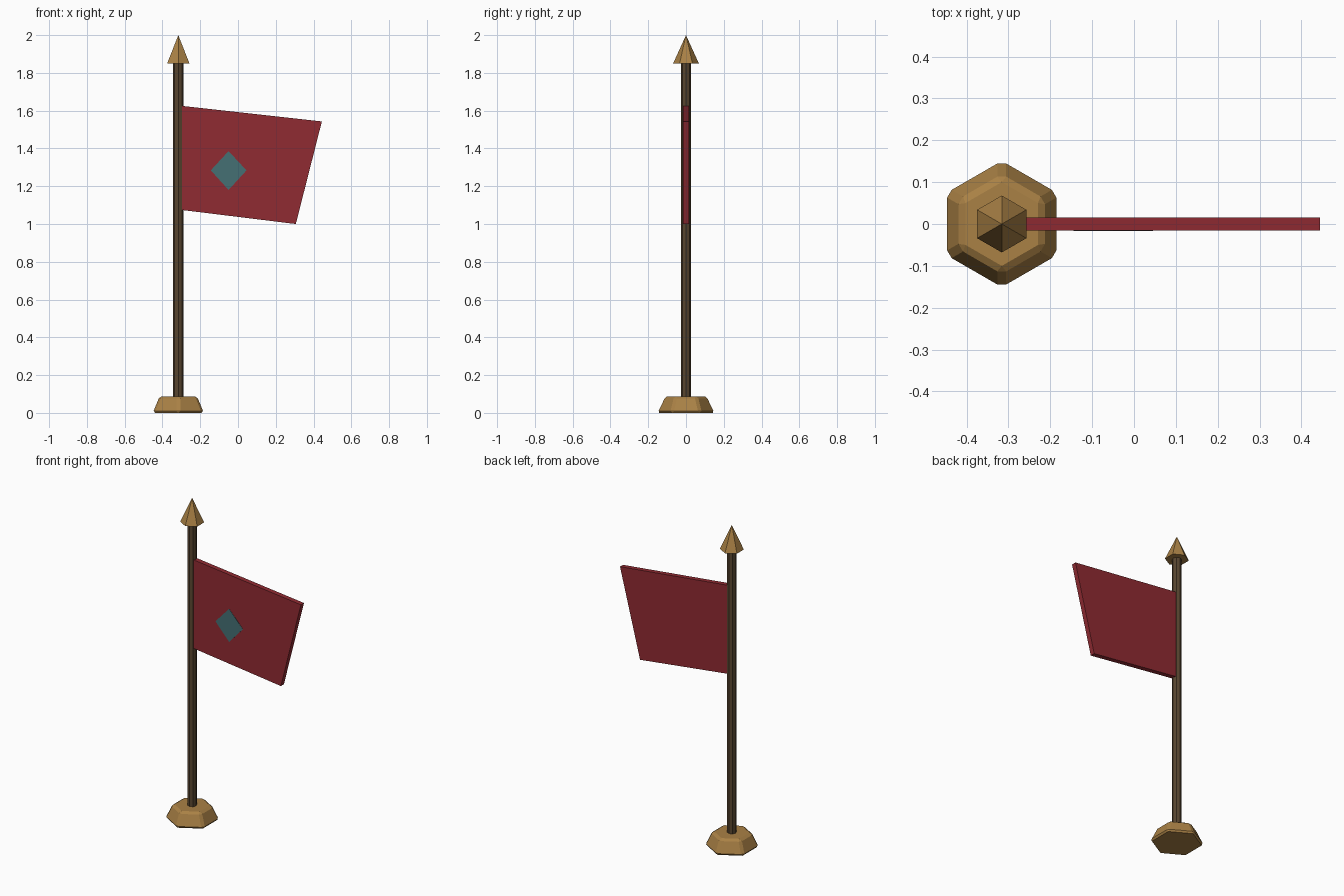
import bpy
import bmesh

if "Cube" in bpy.data.objects:
    bpy.data.objects.remove(bpy.data.objects["Cube"])

POLE_X = -0.316


def material(name, rgb):
    mat = bpy.data.materials.new(name)
    mat.diffuse_color = (*rgb, 1)
    mat.use_nodes = True
    mat.node_tree.nodes["Principled BSDF"].inputs["Base Color"].default_value = mat.diffuse_color
    return mat


gold = material("gold", (0.40, 0.22, 0.06))
wood = material("wood", (0.10, 0.062, 0.03))
red = material("red", (0.28, 0.024, 0.032))
teal = material("teal", (0.06, 0.16, 0.175))


def finish(bm, name, mat, bevel=0):
    bmesh.ops.recalc_face_normals(bm, faces=bm.faces)
    mesh = bpy.data.meshes.new(name)
    bm.to_mesh(mesh)
    bm.free()
    mesh.materials.append(mat)
    obj = bpy.data.objects.new(name, mesh)
    bpy.context.collection.objects.link(obj)
    if bevel:
        mod = obj.modifiers.new("bevel", 'BEVEL')
        mod.width = bevel
        mod.segments = 1
    return obj


def tapered(name, sides, r_low, r_high, z_low, z_high, mat, bevel=0):
    """Upright prism or cone on the pole axis, one corner facing +y."""
    bm = bmesh.new()
    bmesh.ops.create_cone(bm, cap_ends=True, segments=sides, radius1=r_low,
                          radius2=r_high, depth=z_high - z_low)
    bmesh.ops.remove_doubles(bm, verts=bm.verts, dist=1e-5)
    # force a corner onto the +y axis
    if not any(abs(v.co.x) < 1e-4 and v.co.y > r_low * 0.9 for v in bm.verts):
        for v in bm.verts:
            v.co.x, v.co.y = -v.co.y, v.co.x
    bmesh.ops.translate(bm, verts=bm.verts, vec=(POLE_X, 0, (z_low + z_high) / 2))
    return finish(bm, name, mat, bevel)


def slab(name, outline, y_front, y_back, mat):
    """Extrude an (x, z) outline along y."""
    bm = bmesh.new()
    face = bm.faces.new([bm.verts.new((x, y_front, z)) for x, z in outline])
    out = bmesh.ops.extrude_face_region(bm, geom=[face], use_keep_orig=True)
    moved = [g for g in out["geom"] if isinstance(g, bmesh.types.BMVert)]
    bmesh.ops.translate(bm, verts=moved, vec=(0, y_back - y_front, 0))
    return finish(bm, name, mat)


# hexagonal foot with softened edges
tapered("base", 6, 0.156, 0.114, 0.0, 0.088, gold, 0.012)

# eight-sided pole and six-sided spear tip
tapered("pole", 8, 0.027, 0.027, 0.001, 1.86, wood)
tapered("finial", 6, 0.068, 0.0, 1.85, 2.0, gold)

# drooping banner, its inner edge buried in the pole
slab("banner", [(-0.312, 1.076), (0.306, 1.0), (0.444, 1.543), (-0.312, 1.627)],
     -0.015, 0.015, red)

# diamond emblem on the front of the banner
slab("emblem", [(-0.144, 1.284), (-0.05, 1.18), (0.045, 1.284), (-0.05, 1.386)],
     -0.0165, -0.010, teal)
